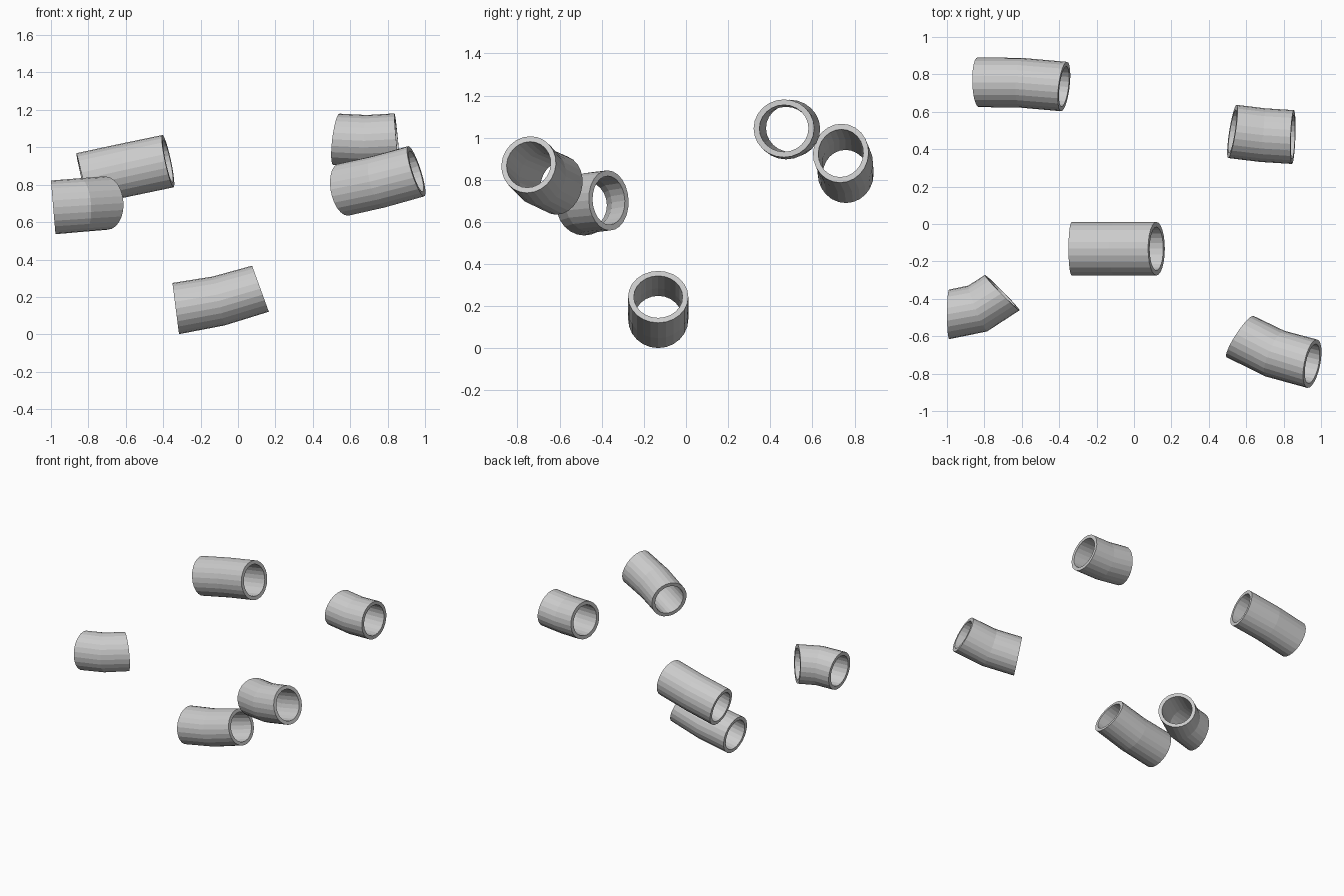
import bpy, bmesh
from math import sin, cos, pi, radians
from mathutils import Vector

if "Cube" in bpy.data.objects:
    bpy.data.objects.remove(bpy.data.objects["Cube"])

SIDES = 24
BORE = 0.81  # inner size relative to outer


def heading(yaw, pitch):
    y, p = radians(yaw), radians(pitch)
    return Vector((cos(p) * cos(y), cos(p) * sin(y), sin(p)))


def ring(bm, centre, tangent, half_w, half_h):
    # Elliptical ring square to the tangent
    side = Vector((0, 0, 1)).cross(tangent).normalized()
    up = tangent.cross(side)
    return [bm.verts.new(centre + side * half_w * cos(2 * pi * i / SIDES)
                         + up * half_h * sin(2 * pi * i / SIDES))
            for i in range(SIDES)]


def bridge(bm, a, b):
    for i in range(SIDES):
        j = (i + 1) % SIDES
        bm.faces.new((a[i], a[j], b[j], b[i]))


def bent_pipe(name, start, end, half_w, heights):
    # start and end: x, y, z, yaw, pitch
    p0, p1 = Vector(start[:3]), Vector(end[:3])
    t0, t1 = heading(*start[3:]), heading(*end[3:])
    mid = (p0 + p1) / 2 + (t0 - t1) * (p1 - p0).length / 8
    h0, h1 = heights
    stations = [(p0, t0, h0), (mid, (t0 + t1).normalized(), (h0 + h1) / 2), (p1, t1, h1)]
    bm = bmesh.new()
    outer = [ring(bm, c, t, half_w, h) for c, t, h in stations]
    inner = [ring(bm, c, t, half_w * BORE, h * BORE) for c, t, h in stations]
    # Closed loop of rings: outside, end rim, bore, start rim
    loop = outer + inner[::-1]
    for a, b in zip(loop, loop[1:] + loop[:1]):
        bridge(bm, a, b)
    bmesh.ops.recalc_face_normals(bm, faces=bm.faces)
    mesh = bpy.data.meshes.new(name)
    bm.to_mesh(mesh)
    bm.free()
    obj = bpy.data.objects.new(name, mesh)
    bpy.context.collection.objects.link(obj)


# Five loose pipe sections
bent_pipe("pipe_back_left", (-0.833, 0.758, 0.829, 1.5, 12.8),
          (-0.374, 0.735, 0.926, -7, 12), 0.133, (0.143, 0.143))
bent_pipe("pipe_back_right", (0.526, 0.495, 1.043, -9, -7),
          (0.85, 0.465, 1.044, -2, 5.4), 0.144, (0.138, 0.138))
bent_pipe("pipe_centre", (-0.333, -0.132, 0.138, 0, 7.3),
          (0.12, -0.132, 0.244, 0, 20), 0.143, (0.138, 0.131))
bent_pipe("pipe_front_left", (-0.988, -0.483, 0.679, 0, 4.8),
          (-0.705, -0.367, 0.702, 44.5, 3), 0.1325, (0.144, 0.143))
bent_pipe("pipe_front_right", (0.567, -0.602, 0.774, -33.3, 10),
          (0.953, -0.747, 0.872, -11.5, 17.6), 0.132, (0.142, 0.141))
